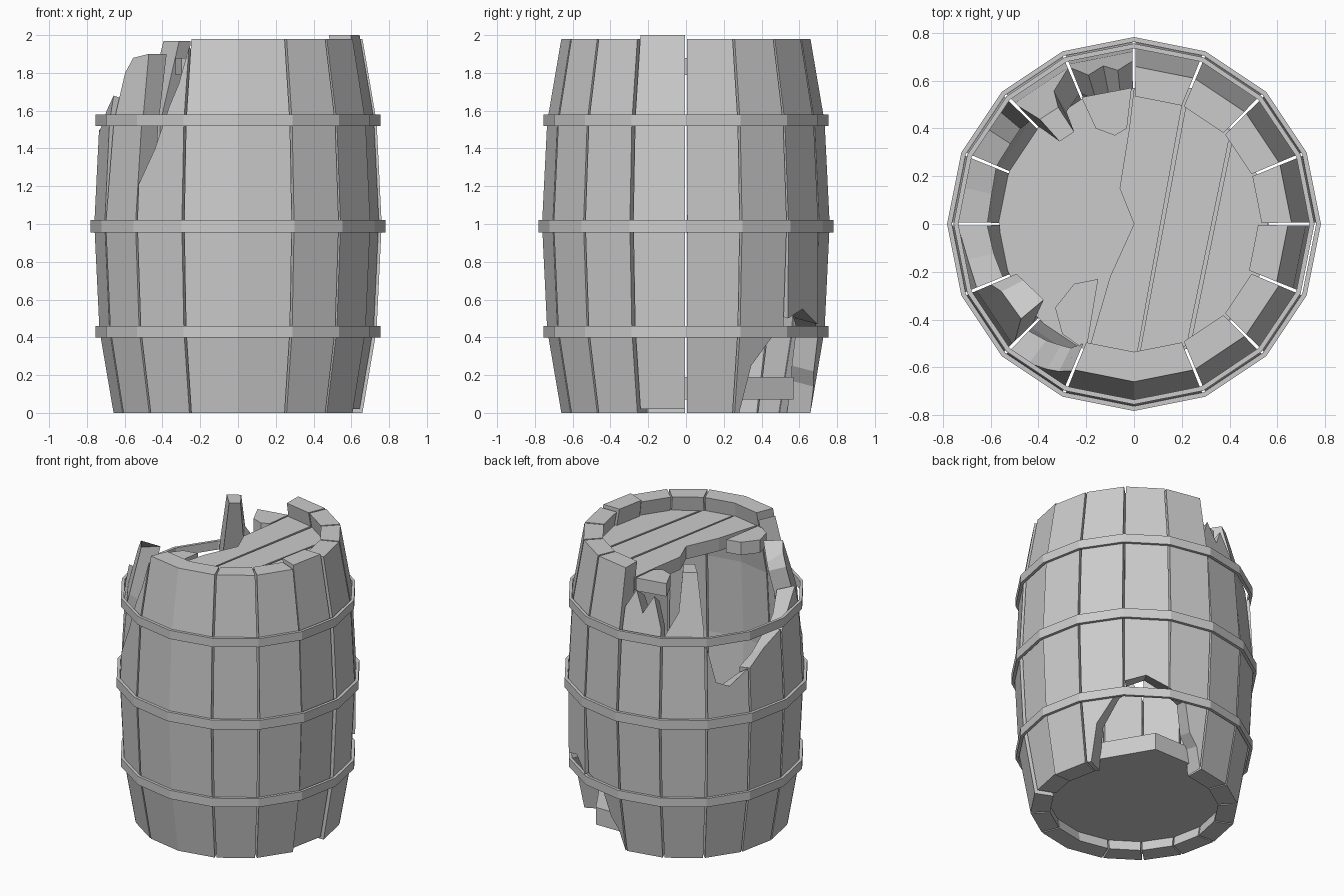
import bpy, bmesh
from math import radians, cos, sin, floor

if "Cube" in bpy.data.objects:
    bpy.data.objects.remove(bpy.data.objects["Cube"])

SEG = 22.5
TOP = 1.98
PROFILE = [(0, .66), (.44, .735), (1, .762), (1.54, .735), (TOP, .66)]
WALL = .125


def finish(name, bm):
    bmesh.ops.remove_doubles(bm, verts=bm.verts, dist=.0005)
    bmesh.ops.recalc_face_normals(bm, faces=bm.faces)
    me = bpy.data.meshes.new(name)
    bm.to_mesh(me)
    bm.free()
    ob = bpy.data.objects.new(name, me)
    bpy.context.collection.objects.link(ob)
    return ob


def radius(z):
    for (z0, r0), (z1, r1) in zip(PROFILE, PROFILE[1:]):
        if z <= z1:
            return r0 + (r1 - r0) * (z - z0) / (z1 - z0)
    return PROFILE[-1][1]


def facet(a):
    # keeps points between the 16 corners on the flat facet
    mid = floor(a / SEG) * SEG + SEG / 2
    return cos(radians(SEG / 2)) / cos(radians(a - mid))


def quad(bm, *vs):
    bm.faces.new(vs)


def stave(name, cols, lean=0, kick=0, lift=0, push=0):
    # cols: (angle, bottom z, top z) across the board
    bm = bmesh.new()
    n = len(cols)
    m = len(PROFILE)
    grid = []
    for side in (0, 1):
        rows = []
        for i, (a, zb, zt) in enumerate(cols):
            ang = a + (.5 if i == 0 else -.5 if i == n - 1 else 0)
            f = facet(ang)
            lo = zb + (.03 if side and zb > 0 else 0)
            hi = zt - (.04 * (1 + i % 2) if side and zt < 1.9 else 0)
            col = []
            for z0, _ in PROFILE:
                z = min(max(z0, lo), hi)
                r = (radius(z) - WALL * side) * f - push
                r -= lean * max(0, z - 1.3)
                r += kick * max(0, 1 - z)
                t = radians(ang)
                col.append(bm.verts.new((r * cos(t), r * sin(t), z + lift)))
            rows.append(col)
        grid.append(rows)
    o, k = grid
    for i in range(n - 1):
        for j in range(m - 1):
            for g in grid:
                quad(bm, g[i][j], g[i + 1][j], g[i + 1][j + 1], g[i][j + 1])
        for j in (0, m - 1):
            quad(bm, o[i][j], o[i + 1][j], k[i + 1][j], k[i][j])
    for i in (0, n - 1):
        for j in range(m - 1):
            quad(bm, o[i][j], o[i][j + 1], k[i][j + 1], k[i][j])
    bmesh.ops.dissolve_degenerate(bm, dist=.0005, edges=bm.edges)
    finish(name, bm)


def board(name, pts, z0, z1):
    # flat board: outline extruded upwards
    bm = bmesh.new()
    f = bm.faces.new([bm.verts.new((x, y, z0)) for x, y in pts])
    ext = bmesh.ops.extrude_face_region(bm, geom=[f])
    vs = [v for v in ext['geom'] if isinstance(v, bmesh.types.BMVert)]
    bmesh.ops.translate(bm, verts=vs, vec=(0, 0, z1 - z0))
    finish(name, bm)


def hoop(name, r, z0, z1, t=.02):
    bm = bmesh.new()
    rings = []
    for i in range(16):
        a = radians(i * SEG)
        rings.append([bm.verts.new((q * cos(a), q * sin(a), z))
                      for q, z in ((r, z0), (r, z1), (r - t, z1), (r - t, z0))])
    for i in range(16):
        p, q = rings[i], rings[(i + 1) % 16]
        for j in range(4):
            quad(bm, p[j], q[j], q[(j + 1) % 4], p[(j + 1) % 4])
    finish(name, bm)


# Whole staves
stave("stave_right_back", [(0, 0, TOP), (22.5, 0, TOP)])
stave("stave_front", [(247.5, 0, TOP), (270, 0, TOP), (292.5, 0, TOP)])
stave("stave_front_right", [(292.5, 0, TOP), (315, 0, TOP)])
stave("stave_right_front", [(315, 0, TOP), (337.5, 0, TOP)])
stave("stave_right_loose", [(337.5, 0, TOP), (360, 0, TOP)], lift=.02, push=.015)

# Staves broken at the bottom, back right
stave("broken_bottom_stave_1", [(22.5, 0, TOP), (25.5, 0, TOP), (30, .25, TOP),
                                (41, .43, TOP), (45, .45, TOP)])
stave("broken_bottom_stave_2", [(45, .5, TOP), (56, .55, TOP), (67.5, .47, TOP)], kick=.04)
stave("broken_bottom_stave_3", [(67.5, .48, TOP), (77, .42, TOP), (81, .22, TOP),
                                (86, .14, TOP), (90, 0, TOP)])

# Staves broken at the top, from the back round to the front left
stave("broken_top_stave_1", [(90, 0, 1.72), (96, 0, 1.84), (101, 0, 1.7),
                             (107, 0, 1.82), (112.5, 0, 1.62)], lean=.05)
stave("broken_top_stave_2", [(112.5, 0, 1.55), (121, 0, 1.72), (123, 0, 1.97),
                             (132, 0, 1.97), (135, 0, 1.6)], lean=.1)
stave("broken_top_stave_3", [(135, 0, 1.5), (140, 0, 1.26), (147, 0, 1.22), (157.5, 0, 1.32)])
stave("broken_top_stave_4", [(157.5, 0, 1.32), (168, 0, 1.42), (180, 0, 1.5)])
stave("broken_top_stave_5", [(180, 0, 1.48), (192, 0, 1.6), (202.5, 0, 1.68)])
stave("broken_top_stave_6", [(202.5, 0, 1.8), (207, 0, 1.88), (220, 0, 1.9), (225, 0, 1.6)], lean=.08)
stave("broken_top_stave_7", [(225, 0, 1.21), (233, 0, 1.4), (239, 0, 1.62),
                             (243, 0, 1.74), (247.5, 0, 1.93)])

# Metal hoops
hoop("lower_hoop", .755, .4, .46)
hoop("middle_hoop", .782, .955, 1.02)
hoop("upper_hoop", .755, 1.52, 1.58)

# Bottom board, one broken corner showing in the hole
rim = [(.57 * cos(radians(a)), .57 * sin(radians(a))) for a in range(95, 376, 20)]
board("barrel_bottom", rim + [(.3, .57)], .07, .19)

# Lid planks and broken remains
Z0, Z1 = 1.79, 1.88
board("lid_plank_left", [(-.19, -.53), (.01, -.56), (.205, .52), (0, .57), (-.02, .4),
                         (-.06, .15), (0, 0), (-.1, -.22)], Z0, Z1)
board("lid_plank_middle", [(.02, -.56), (.22, -.51), (.405, .39), (.22, .51)], Z0, Z1)
board("lid_plank_right", [(.235, -.51), (.4, -.4), (.53, -.21), (.56, 0), (.52, .2),
                          (.415, .37)], Z0, Z1)
board("lid_stub_front", [(-.2, -.53), (-.3, -.46), (-.33, -.35), (-.25, -.25), (-.15, -.23)], Z0, Z1)
board("lid_stub_back", [(-.22, .53), (-.16, .4), (-.08, .37), (-.03, .4), (-.01, .57)], Z0, Z1)
